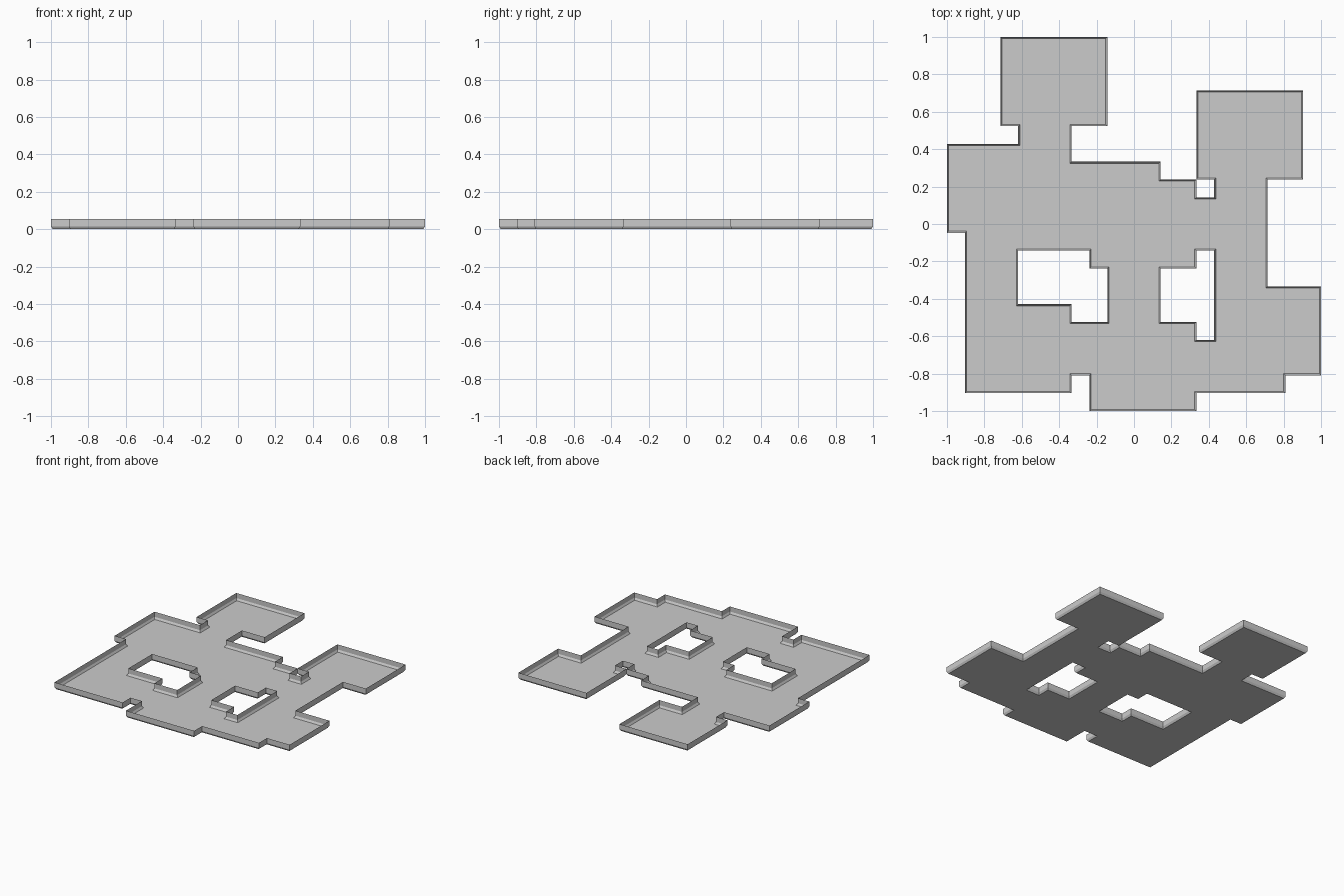
import bpy, bmesh
from mathutils import Vector

if "Cube" in bpy.data.objects:
    bpy.data.objects.remove(bpy.data.objects["Cube"])

CELL = 2 / 21      # plan is drawn on a 21 x 21 grid
HEIGHT = 0.053
BEVEL_IN, BEVEL_UP = 0.009, 0.015

# Plan loops in grid cells, filled side always on the left
outline = [(3, 21), (3, 16), (4, 16), (4, 15), (0, 15), (0, 10), (1, 10), (1, 1),
           (7, 1), (7, 2), (8, 2), (8, 0), (14, 0), (14, 1), (19, 1), (19, 2),
           (21, 2), (21, 7), (18, 7), (18, 13), (20, 13), (20, 18), (14, 18),
           (14, 13), (15, 13), (15, 12), (14, 12), (14, 13), (12, 13), (12, 14),
           (7, 14), (7, 16), (9, 16), (9, 21)]
left_hole = [(4, 9), (8, 9), (8, 8), (9, 8), (9, 5), (7, 5), (7, 6), (4, 6)]
right_hole = [(14, 9), (15, 9), (15, 4), (14, 4), (14, 5), (12, 5), (12, 8), (14, 8)]


def inset(loop, d):
    """Move a right-angled loop towards its filled (left) side."""
    pts = [Vector(p) * CELL - Vector((1, 1)) for p in loop]
    out = []
    for i, p in enumerate(pts):
        a = (p - pts[i - 1]).normalized()
        b = (pts[(i + 1) % len(pts)] - p).normalized()
        out.append(p + d * (Vector((-a.y, a.x)) + Vector((-b.y, b.x))))
    return out


def new_object(name, bm, mat):
    me = bpy.data.meshes.new(name)
    bm.to_mesh(me)
    bm.free()
    me.materials.append(mat)
    ob = bpy.data.objects.new(name, me)
    bpy.context.collection.objects.link(ob)


grey = bpy.data.materials.new("plain grey")
grey.diffuse_color = (0.6, 0.6, 0.6, 1)
grey.use_nodes = True
grey.node_tree.nodes["Principled BSDF"].inputs["Base Color"].default_value = grey.diffuse_color

# Floor plate with its openings
floor = bmesh.new()
for loop in (outline, left_hole, right_hole):
    vs = [floor.verts.new((p.x, p.y, 0)) for p in inset(loop, BEVEL_IN)]
    for i, v in enumerate(vs):
        floor.edges.new((vs[i - 1], v))
bmesh.ops.triangle_fill(floor, use_beauty=True, use_dissolve=False,
                        edges=floor.edges[:], normal=(0, 0, 1))
for f in floor.faces:
    if f.normal.z < 0:
        f.normal_flip()
new_object("floor", floor, grey)

# Thin upright walls with a bevelled foot
for name, loop in (("outer_wall", outline), ("left_opening_wall", left_hole),
                   ("right_opening_wall", right_hole)):
    bm = bmesh.new()
    rings = [[bm.verts.new((p.x, p.y, z)) for p in inset(loop, d)]
             for d, z in ((BEVEL_IN, 0), (0, BEVEL_UP), (0, HEIGHT))]
    for low, high in zip(rings, rings[1:]):
        for i in range(len(low)):
            bm.faces.new((low[i - 1], low[i], high[i], high[i - 1]))
    new_object(name, bm, grey)
